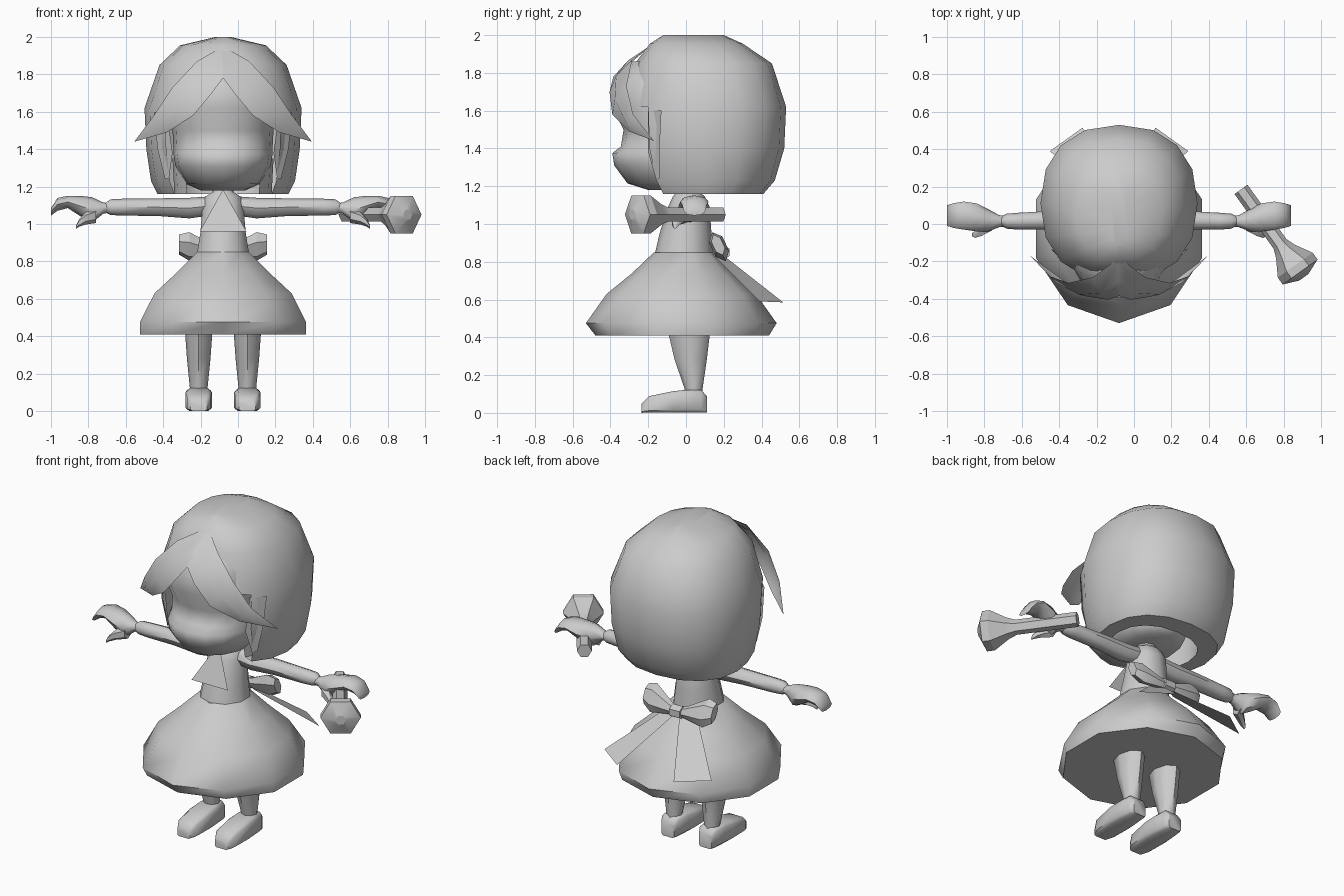
import bpy, bmesh, math
from mathutils import Vector as V

CX = -0.08                       # symmetry plane of the figure
X, Y, Z = V((1, 0, 0)), V((0, 1, 0)), V((0, 0, 1))
grey = bpy.data.materials.new("plain grey")
grey.diffuse_color = (0.6, 0.6, 0.6, 1)


def finish(name, bm, angle=45):
    bmesh.ops.recalc_face_normals(bm, faces=bm.faces)
    me = bpy.data.meshes.new(name)
    bm.to_mesh(me)
    bm.free()
    me.materials.append(grey)
    ob = bpy.data.objects.new(name, me)
    bpy.context.collection.objects.link(ob)
    bpy.ops.object.select_all(action='DESELECT')
    ob.select_set(True)
    bpy.context.view_layer.objects.active = ob
    bpy.ops.object.shade_smooth_by_angle(angle=math.radians(angle))
    return ob


def loft(name, rings, a, b, n=8, phase=-90, p=2, skip=None, caps=(True, True), angle=45):
    """Skin superellipse sections (centre, radius along a, radius along b)."""
    bm = bmesh.new()
    rows = []
    for c, ra, rb in rings:
        row = []
        for j in range(n):
            t = math.radians(phase) + math.tau * j / n
            u, v = math.cos(t), math.sin(t)
            u = math.copysign(abs(u) ** (2 / p), u)
            v = math.copysign(abs(v) ** (2 / p), v)
            row.append(bm.verts.new(V(c) + a * ra * u + b * rb * v))
        rows.append(row)
    for i in range(len(rows) - 1):
        for j in range(n):
            if not (skip and skip(i, j)):
                k = (j + 1) % n
                bm.faces.new((rows[i][j], rows[i][k], rows[i + 1][k], rows[i + 1][j]))
    if caps[0]:
        bm.faces.new(rows[0])
    if caps[1]:
        bm.faces.new(rows[-1])
    return finish(name, bm, angle)


def upright(rows):
    """Rows of z, half width, front y, back y -> horizontal sections."""
    return [((CX, (f + k) / 2, z), w, (k - f) / 2) for z, w, f, k in rows]


def sheet(name, rows, s=1):
    """Grid surface from rows of (sideways offset, y, z)."""
    bm = bmesh.new()
    vs = [[bm.verts.new((CX + s * d, y, z)) for d, y, z in r] for r in rows]
    for r, q in zip(vs, vs[1:]):
        for j in range(len(r) - 1):
            bm.faces.new((r[j], r[j + 1], q[j + 1], q[j]))
    bmesh.ops.remove_doubles(bm, verts=bm.verts, dist=0.0005)
    return finish(name, bm)


# Hair cap: hollow bob, open in front of the face
hair = [(2.0, .04, -.12, .2), (1.955, .23, -.19, .30), (1.85, .34, -.27, .455),
        (1.62, .42, -.31, .53), (1.4, .41, -.30, .52), (1.23, .385, -.25, .47),
        (1.16, .35, -.20, .41), (1.16, .26, -.15, .29), (1.35, .27, -.2, .33)]
loft("hair_cap", upright(hair), X, Y, 16, p=2.3, caps=(True, False),
     skip=lambda i, j: i > 2 and j in (0, 1, 14, 15))

# Face and forehead
face = [(1.18, .12, -.2, .2), (1.215, .2, -.31, .25), (1.31, .255, -.38, .25),
        (1.375, .265, -.39, .25), (1.41, .265, -.345, .25), (1.5, .27, -.33, .25),
        (1.62, .28, -.395, .25), (1.75, .26, -.37, .25), (1.86, .18, -.29, .2)]
loft("face", upright(face), X, Y, 16, p=2.2, angle=60)

# Dress: torso with neck, and skirt with closed underside
torso = [(.82, .15, -.17, .145), (.95, .128, -.14, .135), (1.09, .115, -.095, .125),
         (1.145, .1, -.07, .1), (1.17, .06, -.05, .07), (1.26, .06, -.05, .07)]
loft("torso", upright(torso), X, Y, 10)
skirt = [(.41, .467, -.48, .44), (.475, .467, -.53, .48), (.63, .385, -.42, .37),
         (.74, .26, -.285, .25), (.85, .145, -.17, .145)]
loft("skirt", upright(skirt), X, Y, 10)

# Neckerchief
sheet("neckerchief", [[(0, -.075, 1.185), (0, -.075, 1.185)],
                      [(-.125, -.165, .96), (.125, -.165, .96)]])

for s, side in ((-1, "left"), (1, "right")):
    # Fringe swept outwards to a point
    top = [(0, -.18, 1.95), (.14, -.285, 1.87), (.27, -.315, 1.73), (.37, -.28, 1.58), (.475, -.17, 1.44)]
    low = [(0, -.385, 1.78), (.06, -.405, 1.70), (.16, -.39, 1.58), (.30, -.30, 1.49), (.475, -.17, 1.44)]
    rows = []
    for i, (t, l) in enumerate(zip(top, low)):
        m = [(q + r) / 2 for q, r in zip(t, l)]
        m[1] -= .025 if i < 4 else 0
        rows.append([t, m, l])
    sheet("fringe_" + side, rows, s)
    # Lock hanging in front of the ear
    sheet("side_lock_" + side, [[(.37, -.13, 1.6), (.30, -.2, 1.6)], [(.35, -.14, 1.4), (.27, -.2, 1.38)],
                                [(.31, -.14, 1.24), (.29, -.16, 1.24)]], s)

    def along_x(rows):
        return [((CX + s * d, y, z), ry, rz) for d, y, z, ry, rz in rows]
    # Arm, mitten hand and thumb
    loft("arm_" + side, along_x([(.04, .02, 1.10, .05, .05), (.18, .02, 1.085, .055, .055),
         (.35, .02, 1.09, .05, .047), (.54, .015, 1.09, .045, .045), (.60, .015, 1.09, .04, .042),
         (.63, .015, 1.087, .025, .025)]), Y, Z)
    loft("hand_" + side, along_x([(.61, .015, 1.085, .03, .025), (.64, .015, 1.085, .032, .03),
         (.70, .02, 1.075, .06, .068), (.76, .035, 1.095, .075, .055), (.83, .045, 1.118, .075, .033),
         (.885, .045, 1.105, .066, .034), (.92, .045, 1.065, .055, .02)]), Y, Z)
    loft("thumb_" + side, along_x([(.68, 0, 1.045, .04, .04), (.735, -.035, 1.03, .033, .033),
         (.77, -.055, 1.005, .022, .02), (.785, -.058, .985, .01, .01)]), Y, Z, 6)

    # Leg and shoe
    lx = CX + s * .13
    loft("leg_" + side, [((lx, .045, .08), .045, .045), ((lx, .04, .13), .048, .048),
         ((lx, .025, .28), .063, .085), ((lx, .015, .45), .075, .115)], X, Y)
    loft("shoe_" + side, [((lx, y, z), w, z) for y, z, w in
         ((-.235, .025, .045), (-.195, .045, .065), (-.07, .058, .072), (0, .062, .068),
          (.08, .062, .06), (.11, .045, .045))], X, Z, 8, phase=22.5, p=6, angle=50)

    # Back bow loop and ribbon tail
    loft("bow_loop_" + side, along_x([(.0, .19, .85, .03, .03), (.05, .19, .855, .03, .035),
         (.18, .175, .88, .045, .085), (.235, .17, .89, .03, .06)]),
         V((0, .9, .42)), V((0, -.42, .9)), 6, phase=30, angle=30)
    sheet("ribbon_tail_" + side, [[(.01, .19, .84), (.09, .14, .84)],
                                  [(.195, .515, .585), (.37, .39, .59)]], s)
loft("bow_knot", [((CX + d, .195, .85), .04, .04) for d in (-.035, .035)], Y, Z, 6)

# Mallet held in the hand on the +x side
axis, across = V((.58, -.81, 0)), V((.81, .58, 0))
grip = V((.572, .185, 1.05))
loft("mallet", [(grip + axis * d, r, r) for d, r in
     ((0, .043), (.36, .043), (.41, .062), (.50, .115), (.545, .115), (.58, .03))],
     across, Z, 6, phase=0, angle=25)
